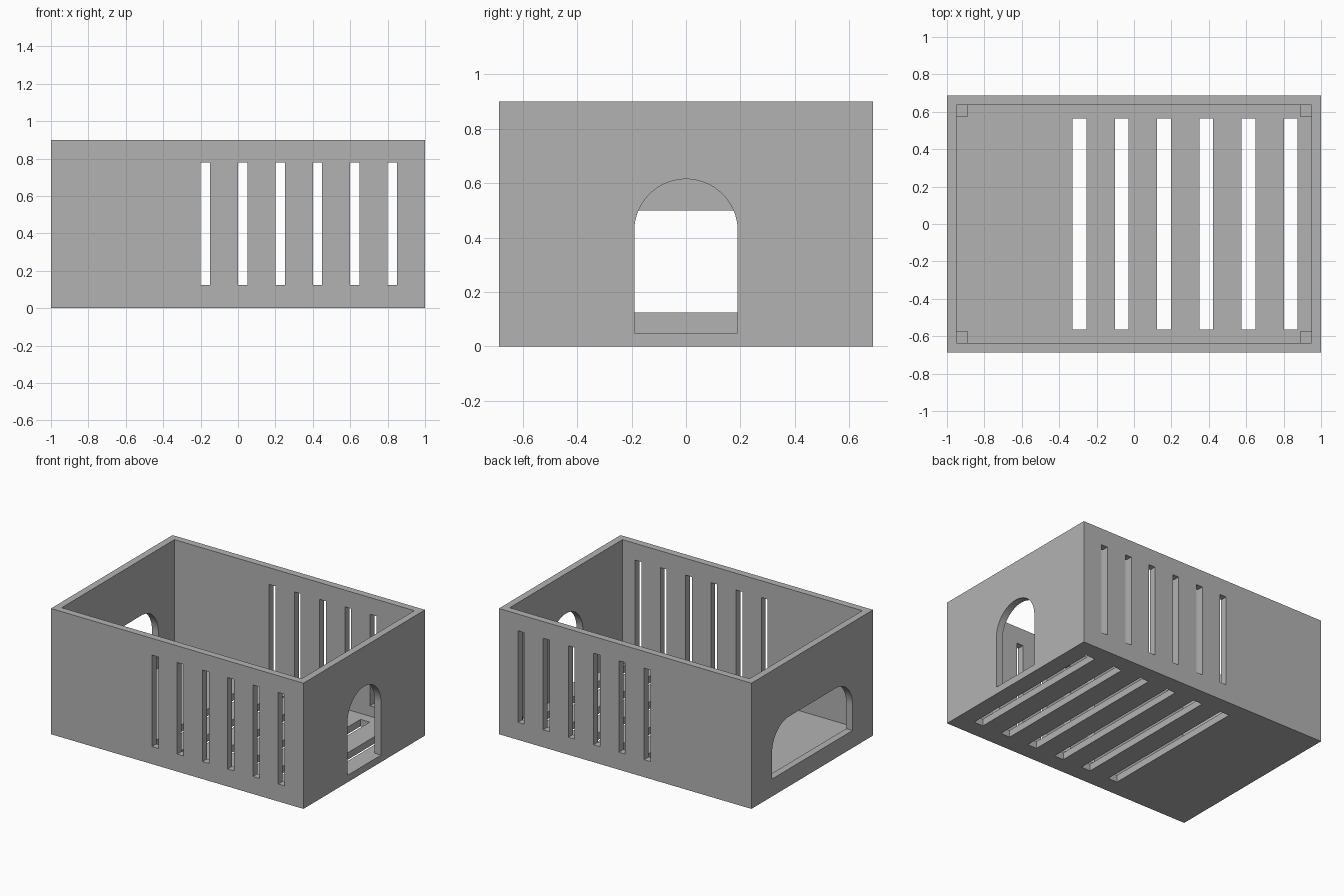
import bpy, bmesh, math

default = bpy.data.objects.get("Cube")
if default:
    bpy.data.objects.remove(default, do_unlink=True)

# Overall sizes
LENGTH, DEPTH, HEIGHT, WALL = 2.0, 1.375, 0.9, 0.05
HALF_X, HALF_Y = LENGTH / 2, DEPTH / 2
IN_X, IN_Y = HALF_X - WALL, HALF_Y - WALL
POST = 0.0625

grey = bpy.data.materials.new("plain grey")
grey.use_nodes = True
colour = (0.45, 0.45, 0.45, 1)
grey.diffuse_color = colour
grey.node_tree.nodes["Principled BSDF"].inputs["Base Color"].default_value = colour


def finish(name, bm):
    bmesh.ops.recalc_face_normals(bm, faces=bm.faces)
    mesh = bpy.data.meshes.new(name)
    bm.to_mesh(mesh)
    bm.free()
    mesh.materials.append(grey)
    obj = bpy.data.objects.new(name, mesh)
    bpy.context.collection.objects.link(obj)
    return obj


def box(name, x0, x1, y0, y1, z0, z1):
    bm = bmesh.new()
    bmesh.ops.create_cube(bm, size=1)
    for v in bm.verts:
        v.co = (x1 if v.co.x > 0 else x0,
                y1 if v.co.y > 0 else y0,
                z1 if v.co.z > 0 else z0)
    return finish(name, bm)


def arch(name, x0, x1, half_width, bottom, top, radius, steps=24):
    """Doorway prism along x with both upper corners rounded."""
    outline = [(-half_width, bottom), (half_width, bottom)]
    for side in (1, -1):
        for i in range(steps + 1):
            a = math.pi / 2 * i / steps
            if side < 0:
                a = math.pi / 2 - a
            y = side * (half_width - radius + radius * math.cos(a))
            outline.append((y, top - radius + radius * math.sin(a)))
    bm = bmesh.new()
    face = bm.faces.new([bm.verts.new((x0, y, z)) for y, z in outline])
    bmesh.ops.remove_doubles(bm, verts=bm.verts, dist=1e-5)
    ext = bmesh.ops.extrude_face_region(bm, geom=bm.faces[:])
    for v in ext["geom"]:
        if isinstance(v, bmesh.types.BMVert):
            v.co.x = x1
    return finish(name, bm)


def cut(target, cutter):
    cutter.hide_render = True
    mod = target.modifiers.new("cut", 'BOOLEAN')
    mod.operation, mod.solver, mod.object = 'DIFFERENCE', 'EXACT', cutter
    with bpy.context.temp_override(object=target, active_object=target):
        bpy.ops.object.modifier_apply(modifier=mod.name)
    bpy.data.objects.remove(cutter, do_unlink=True)


# Open-topped box
crate = box("open_box", -HALF_X, HALF_X, -HALF_Y, HALF_Y, 0, HEIGHT)
cut(crate, box("hollow", -IN_X, IN_X, -IN_Y, IN_Y, WALL, HEIGHT + 0.1))

# Slots through the front and back walls, and through the floor
for i in range(6):
    x = -0.2 + 0.2 * i
    cut(crate, box("wall_slot", x, x + 0.05, -1, 1, 0.125, 0.78))
    x = -0.328 + 0.226 * i
    cut(crate, box("floor_slot", x, x + 0.073, -0.563, 0.563, -0.1, 0.1))

# Arched doorway at one end, wide rounded opening at the other
cut(crate, arch("doorway", HALF_X - 0.1, HALF_X + 0.1, 0.19, WALL, 0.615, 0.19))
cut(crate, arch("wide_opening", -HALF_X - 0.1, -HALF_X + 0.1, 0.455, 0.125, 0.5, 0.19))

# Low posts in the inner corners
for sx, label_x in ((-1, "right"), (1, "left")):
    for sy, label_y in ((-1, "front"), (1, "back")):
        xs = sorted((sx * IN_X, sx * (IN_X - POST)))
        ys = sorted((sy * IN_Y, sy * (IN_Y - POST)))
        box(f"corner_post_{label_y}_{label_x}", *xs, *ys, WALL, WALL + POST)
